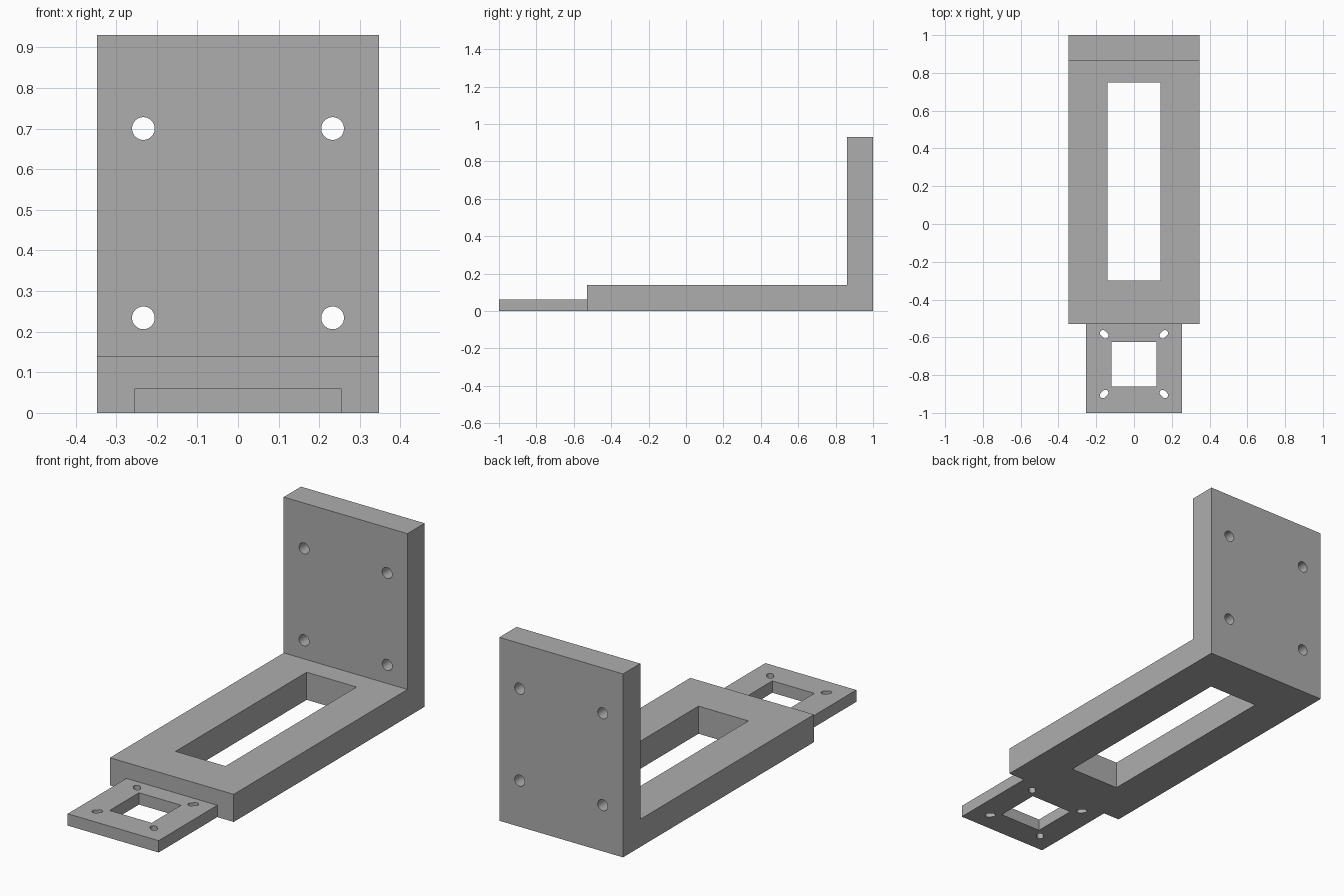
import bpy, bmesh
from math import cos, sin, pi, atan2
from mathutils import Vector

cube = bpy.data.objects.get("Cube")
if cube:
    bpy.data.objects.remove(cube, do_unlink=True)

grey = bpy.data.materials.new("plain grey")
grey.use_nodes = True
grey.diffuse_color = (0.42, 0.42, 0.42, 1)
grey.node_tree.nodes["Principled BSDF"].inputs["Base Color"].default_value = grey.diffuse_color


def prism(name, points, sweep):
    """Solid made by sweeping a flat outline along a vector."""
    bm = bmesh.new()
    face = bm.faces.new([bm.verts.new(p) for p in points])
    top = bmesh.ops.extrude_face_region(bm, geom=[face])["geom"]
    moved = [v for v in top if isinstance(v, bmesh.types.BMVert)]
    bmesh.ops.translate(bm, verts=moved, vec=Vector(sweep))
    bmesh.ops.recalc_face_normals(bm, faces=bm.faces)
    mesh = bpy.data.meshes.new(name)
    bm.to_mesh(mesh)
    bm.free()
    mesh.materials.append(grey)
    obj = bpy.data.objects.new(name, mesh)
    bpy.context.collection.objects.link(obj)
    return obj


def rect(half, y0, y1, z):
    return [(-half, y0, z), (half, y0, z), (half, y1, z), (-half, y1, z)]


def capsule(r, stretch, angle, n=32):
    """Outline of a round hole, pulled out to a slot along an angle."""
    pts = []
    for i in range(n):
        t = 2 * pi * (i + 0.5) / n
        u, v = r * cos(t), r * sin(t)
        u += stretch if u > 0 else -stretch
        pts.append((u * cos(angle) - v * sin(angle), u * sin(angle) + v * cos(angle)))
    return pts


def cut(target, cutter):
    mod = target.modifiers.new("cut", "BOOLEAN")
    mod.operation, mod.solver, mod.object = "DIFFERENCE", "EXACT", cutter
    bpy.ops.object.select_all(action="DESELECT")
    bpy.context.view_layer.objects.active = target
    target.select_set(True)
    bpy.ops.object.modifier_apply(modifier=mod.name)
    bpy.data.objects.remove(cutter, do_unlink=True)


W, FRONT, WALL, THICK, HEIGHT = 0.347, -0.53, 0.862, 0.14, 0.93
corners = [(sx, sy) for sx in (-1, 1) for sy in (-1, 1)]

# L-shaped bracket: long arm and upright wall
profile = [(FRONT, 0), (1, 0), (1, HEIGHT), (WALL, HEIGHT), (WALL, THICK), (FRONT, THICK)]
bracket = prism("bracket", [(-W, y, z) for y, z in profile], (2 * W, 0, 0))
cut(bracket, prism("arm_window", rect(0.14, -0.3, 0.75, -0.1), (0, 0, 0.4)))

# Four bolt holes through the wall
for sx, sz in corners:
    ring = [(sx * 0.233 + u, 0.8, 0.467 + sz * 0.233 + v) for u, v in capsule(0.028, 0, 0)]
    cut(bracket, prism("bolt_hole", ring, (0, 0.4, 0)))

# Thin mounting plate with a square window and diagonal slots
plate = prism("mounting_plate", rect(0.255, -1, FRONT, 0), (0, 0, 0.06))
cut(plate, prism("plate_window", rect(0.118, -0.86, -0.625, -0.1), (0, 0, 0.3)))
for sx, sy in corners:
    slot = capsule(0.016, 0.009, atan2(sy, sx))
    ring = [(sx * 0.158 + u, -0.742 + sy * 0.158 + v, -0.1) for u, v in slot]
    cut(plate, prism("slot", ring, (0, 0, 0.3)))

# Smooth hole walls, sharp edges elsewhere
for obj in (bracket, plate):
    bpy.ops.object.select_all(action="DESELECT")
    bpy.context.view_layer.objects.active = obj
    obj.select_set(True)
    bpy.ops.object.shade_smooth_by_angle(angle=pi / 6)
